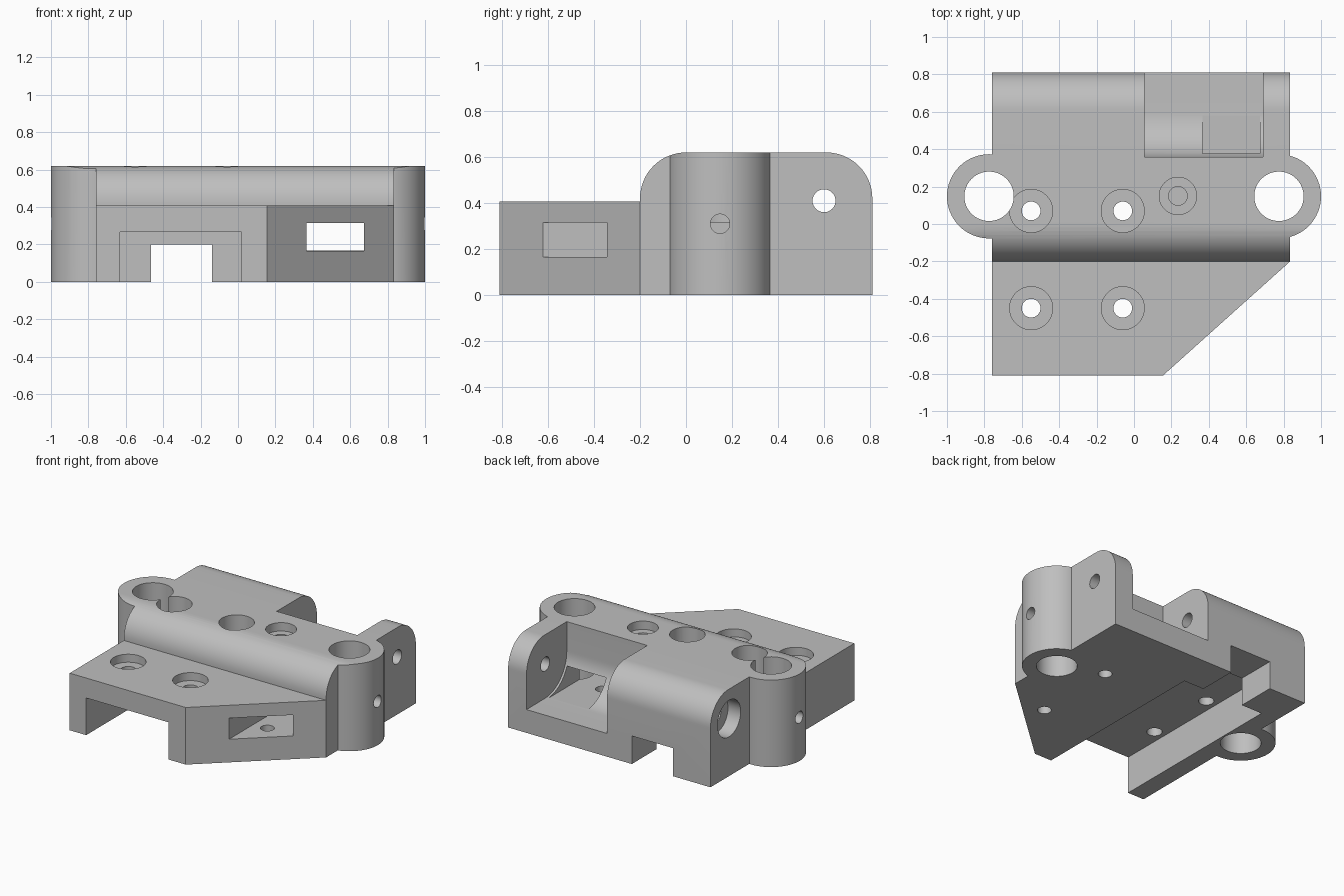
import bpy
import bmesh
from math import cos, sin, pi, radians
from mathutils import Vector

cube = bpy.data.objects.get("Cube")
if cube:
    bpy.data.objects.remove(cube, do_unlink=True)

grey = bpy.data.materials.new("plain grey")
grey.use_nodes = True
grey.diffuse_color = (0.52, 0.52, 0.52, 1)
grey.node_tree.nodes["Principled BSDF"].inputs["Base Color"].default_value = grey.diffuse_color


def prism(name, outline, axis, low, high):
    """Extrude an outline along x (outline in y, z), y (x, z) or z (x, y)."""
    def place(a, b):
        return {"x": (low, a, b), "y": (a, low, b), "z": (a, b, low)}[axis]
    bm = bmesh.new()
    base = bm.faces.new([bm.verts.new(place(a, b)) for a, b in outline])
    moved = bmesh.ops.extrude_face_region(bm, geom=[base])["geom"]
    step = Vector([high - low if axis == c else 0 for c in "xyz"])
    bmesh.ops.translate(bm, vec=step, verts=[v for v in moved if isinstance(v, bmesh.types.BMVert)])
    bmesh.ops.recalc_face_normals(bm, faces=bm.faces)
    mesh = bpy.data.meshes.new(name)
    bm.to_mesh(mesh)
    bm.free()
    mesh.materials.append(grey)
    obj = bpy.data.objects.new(name, mesh)
    bpy.context.scene.collection.objects.link(obj)
    return obj


def arc(a, b, r, start, end, n=16):
    return [(a + r * cos(radians(start + (end - start) * i / n)),
             b + r * sin(radians(start + (end - start) * i / n))) for i in range(n + 1)]


def cylinder(name, a, b, r, axis, low, high, sides=48):
    return prism(name, arc(a, b, r, 0, 360, sides)[:-1], axis, low, high)


def rect(a0, a1, b0, b1):
    return [(a0, b0), (a1, b0), (a1, b1), (a0, b1)]


def combine(target, tool, operation="DIFFERENCE"):
    mod = target.modifiers.new("combine", "BOOLEAN")
    mod.operation = operation
    mod.solver = "EXACT"
    mod.object = tool
    bpy.ops.object.select_all(action="DESELECT")
    bpy.context.view_layer.objects.active = target
    target.select_set(True)
    bpy.ops.object.modifier_apply(modifier=mod.name)
    bpy.data.objects.remove(tool, do_unlink=True)


# Plan shape: block with one chamfered front corner, and a round ear on each side
plan = [(-0.76, -0.81), (0.155, -0.81), (0.835, -0.2), (0.835, 0.81), (-0.76, 0.81)]
body = prism("mounting_bracket", plan, "z", 0, 0.65)
ear_x, ear_y = 0.775, 0.148
for side in (-1, 1):
    combine(body, cylinder("ear", side * ear_x, ear_y, 0.225, "z", 0, 0.65, 64), "UNION")

# Side profile: low front plate, then a raised bar with rounded top edges
profile = [(-0.9, -0.1), (-0.9, 0.407), (-0.2, 0.407)]
profile += arc(0, 0.42, 0.2, 180, 90) + arc(0.61, 0.42, 0.2, 90, 0) + [(0.81, -0.1)]
combine(body, prism("side_profile", profile, "x", -1.2, 1.2), "INTERSECT")

# Channel underneath, wide at the front and narrow at the back
combine(body, prism("wide_channel", rect(-0.63, 0.02, -0.1, 0.265), "y", -0.9, 0.53))
combine(body, prism("narrow_channel", rect(-0.465, -0.14, -0.1, 0.2), "y", 0.4, 0.9))

# Lever pocket at the back with a rounded inner floor
pin_y, pin_z = 0.6, 0.41
pocket = [(0.95, 0.165)] + arc(pin_y, pin_z, 0.243, 270, 180) + [(0.357, 0.8), (0.95, 0.8)]
combine(body, prism("lever_pocket", pocket, "x", 0.055, 0.69))

# Slot from the chamfered face through to the pocket
combine(body, prism("strap_slot", rect(0.365, 0.675, 0.1652, 0.315), "y", -0.9, 0.58))

# Pivot pin hole, countersunk from the outer side
combine(body, cylinder("pin_hole", pin_y, pin_z, 0.05, "x", -0.9, 0.95, 32))
combine(body, cylinder("pin_head_recess", pin_y, pin_z, 0.13, "x", -0.9, -0.66))

# Rod holes in the ears, with set screw holes from the sides
for side in (-1, 1):
    combine(body, cylinder("rod_hole", side * ear_x, ear_y, 0.132, "z", -0.1, 0.8, 64))
    ends = sorted((side * 1.1, side * 0.8))
    combine(body, cylinder("set_screw_hole", ear_y, 0.31, 0.042, "x", *ends, 32))

# Four counterbored screw holes
for x in (-0.55, -0.06):
    for y in (-0.45, 0.07):
        combine(body, cylinder("screw_hole", x, y, 0.05, "z", 0.1, 0.8, 32))
        combine(body, cylinder("screw_head_recess", x, y, 0.115, "z", 0.35, 0.8))

# Shallow stepped blind hole on the bar
combine(body, cylinder("blind_hole", 0.235, 0.15, 0.05, "z", 0.3, 0.8, 32))
combine(body, cylinder("blind_recess", 0.235, 0.15, 0.1, "z", 0.56, 0.8))

# Two holes from the underside into the slot
for y in (-0.34, 0.27):
    combine(body, cylinder("slot_hole", 0.47, y, 0.045, "z", -0.1, 0.24, 32))

bpy.ops.object.select_all(action="DESELECT")
body.select_set(True)
bpy.context.view_layer.objects.active = body
bpy.ops.object.shade_smooth_by_angle(angle=pi / 6)
